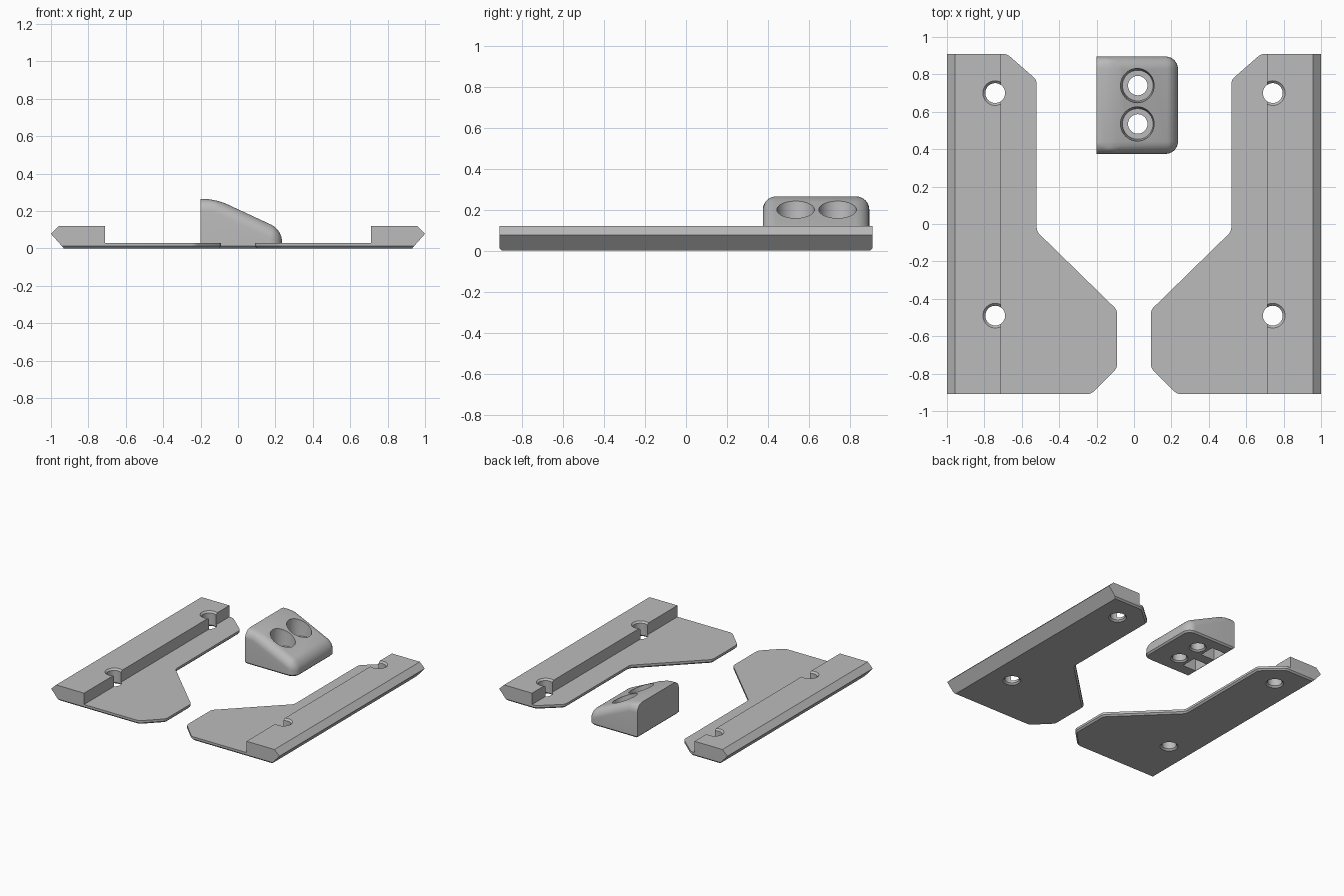
import bpy, bmesh, math
from mathutils import Matrix

if "Cube" in bpy.data.objects:
    bpy.data.objects.remove(bpy.data.objects["Cube"])

grey = bpy.data.materials.new("mid grey")
grey.diffuse_color = (0.5, 0.5, 0.5, 1)
grey.use_nodes = True
grey.node_tree.nodes["Principled BSDF"].inputs["Base Color"].default_value = grey.diffuse_color


def make(name, bm, helper=False):
    bmesh.ops.recalc_face_normals(bm, faces=bm.faces)
    me = bpy.data.meshes.new(name)
    bm.to_mesh(me)
    bm.free()
    me.materials.append(grey)
    ob = bpy.data.objects.new(name, me)
    bpy.context.collection.objects.link(ob)
    ob.hide_render = helper
    return ob


def prism(points, offset):
    """Extrude a closed polygon of 3D points by an offset vector."""
    bm = bmesh.new()
    face = bm.faces.new([bm.verts.new(p) for p in points])
    ext = bmesh.ops.extrude_face_region(bm, geom=[face])
    bmesh.ops.translate(bm, vec=offset, verts=[v for v in ext["geom"] if isinstance(v, bmesh.types.BMVert)])
    bmesh.ops.recalc_face_normals(bm, faces=bm.faces)
    return bm


def bevel(bm, edges, size, segments):
    bmesh.ops.bevel(bm, geom=edges, offset=size, offset_type='OFFSET',
                    segments=segments, profile=0.5, affect='EDGES', clamp_overlap=True)


def bottom_edges(bm):
    return [e for e in bm.edges if all(abs(v.co.z) < 1e-5 for v in e.verts)]


def turned(name, profile, x, y, n=40):
    """Round cutter from (radius, z) points."""
    bm = bmesh.new()
    rings = [[bm.verts.new((x + r * math.cos(2 * math.pi * i / n),
                            y + r * math.sin(2 * math.pi * i / n), z)) for i in range(n)]
             for r, z in profile]
    for a, b in zip(rings, rings[1:]):
        for i in range(n):
            j = (i + 1) % n
            bm.faces.new((a[i], a[j], b[j], b[i]))
    bm.faces.new(rings[0])
    bm.faces.new(rings[-1])
    return make(name, bm, True)


def apply_booleans(ob, cutters):
    for cutter, op in cutters:
        mod = ob.modifiers.new("cut", 'BOOLEAN')
        mod.object, mod.operation, mod.solver = cutter, op, 'EXACT'
    dg = bpy.context.evaluated_depsgraph_get()
    me = bpy.data.meshes.new_from_object(ob.evaluated_get(dg))
    ob.modifiers.clear()
    ob.data = me
    for cutter, _ in cutters:
        bpy.data.objects.remove(cutter)


# Side plate: plan outline with softened corners and a chamfered underside
outline = [(-1, 0.91), (-0.68, 0.91), (-0.52, 0.77), (-0.52, -0.04),
           (-0.09, -0.46), (-0.09, -0.77), (-0.23, -0.91), (-1, -0.91)]
bm = prism([(x, y, 0) for x, y in outline], (0, 0, 0.2))
bevel(bm, [e for e in bm.edges if abs(e.verts[0].co.z - e.verts[1].co.z) > 0.1
           and e.verts[0].co.x > -0.99], 0.02, 4)
bevel(bm, bottom_edges(bm), 0.012, 1)
left = make("left_plate", bm)

# Raised rail and thin flange come from the cross-section
section = [(-0.93, -0.001), (-1, 0.078), (-0.957, 0.12), (-0.712, 0.12),
           (-0.712, 0.03), (0, 0.03), (0, -0.001)]
cuts = [(make("section_cutter", prism([(x, -1.1, z) for x, z in section], (0, 2.2, 0)), True), 'INTERSECT')]
# Screw holes with chamfered rims
for y in (0.70, -0.49):
    cuts.append((turned("hole_cutter", [(0.067, -0.002), (0.053, 0.012), (0.053, 0.107), (0.068, 0.122)],
                        -0.742, y), 'DIFFERENCE'))
apply_booleans(left, cuts)

# Mirrored plate
bm = bmesh.new()
bm.from_mesh(left.data)
bmesh.ops.transform(bm, matrix=Matrix.Scale(-1, 4, (1, 0, 0)), verts=bm.verts)
right = make("right_plate", bm)

# Sloped block with rounded edges, flat back
side = [(-0.2, 0), (0.235, 0), (0.235, 0.1), (-0.12, 0.265), (-0.2, 0.265)]
bm = prism([(x, 0.375, z) for x, z in side], (0, 0.52, 0))
bevel(bm, [e for e in bm.edges
           if not all(v.co.z < 1e-5 for v in e.verts)
           and not all(v.co.x < -0.199 for v in e.verts)], 0.065, 8)
bevel(bm, bottom_edges(bm), 0.012, 1)
block = make("sloped_block", bm)

# Counterbored screw holes and square pockets underneath
cuts = []
for y in (0.535, 0.74):
    cuts.append((turned("bore_cutter", [(0.065, -0.002), (0.052, 0.011), (0.052, 0.1), (0.082, 0.1),
                                        (0.092, 0.2), (0.092, 0.35)], 0.02, y), 'DIFFERENCE'))
    pocket = prism([(-0.185, y - 0.062, -0.01), (-0.065, y - 0.062, -0.01),
                    (-0.065, y + 0.062, -0.01), (-0.185, y + 0.062, -0.01)], (0, 0, 0.12))
    cuts.append((make("pocket_cutter", pocket, True), 'DIFFERENCE'))
apply_booleans(block, cuts)

# Smooth curved faces, keep hard edges
for ob in (left, right, block):
    bpy.ops.object.select_all(action='DESELECT')
    ob.select_set(True)
    bpy.context.view_layer.objects.active = ob
    bpy.ops.object.shade_smooth_by_angle(angle=math.radians(24))
